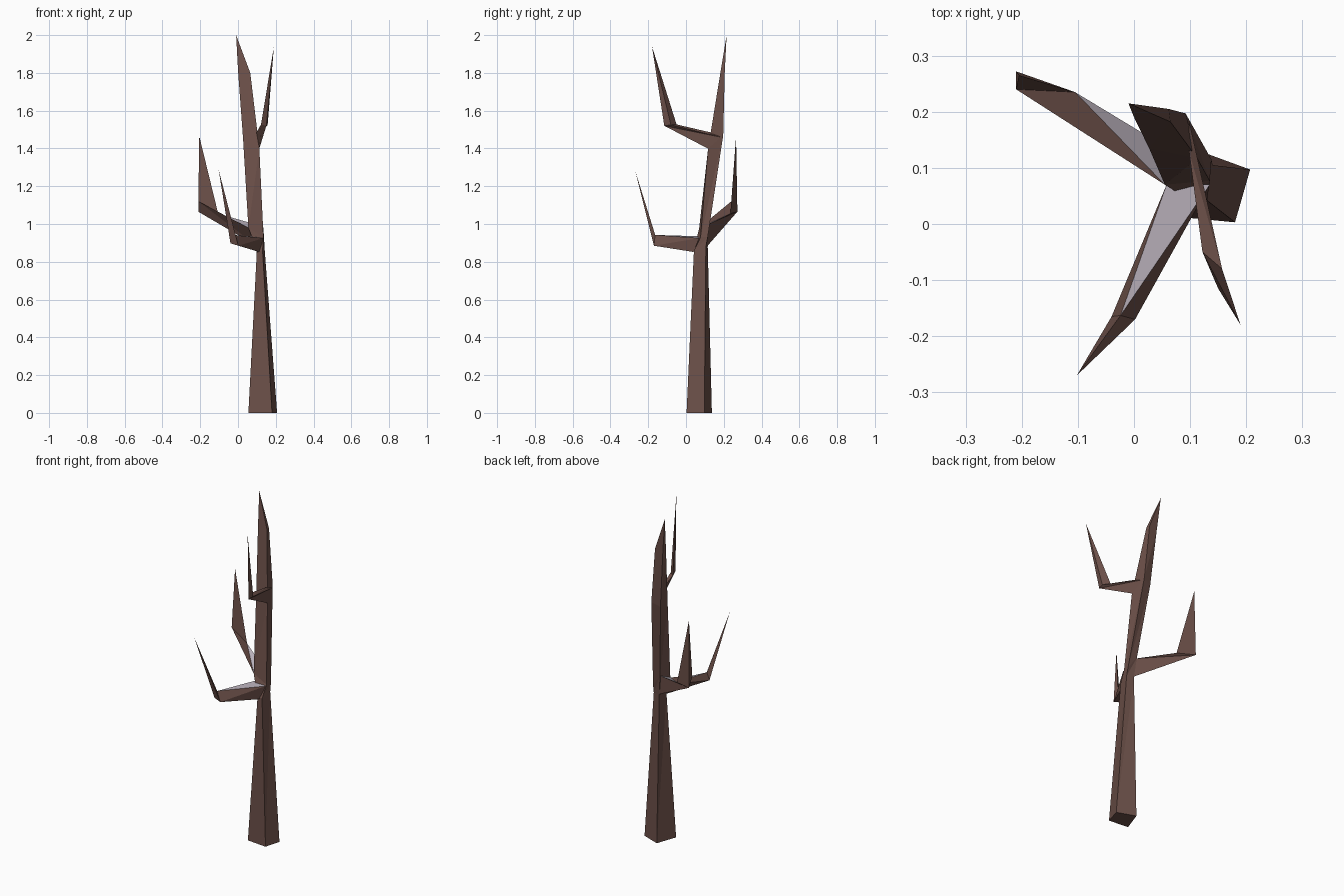
import bpy, bmesh
from mathutils import Vector

cube = bpy.data.objects.get("Cube")
if cube:
    bpy.data.objects.remove(cube, do_unlink=True)


def make_material(name, rgb):
    mat = bpy.data.materials.new(name)
    mat.use_nodes = True
    colour = (*rgb, 1.0)
    mat.diffuse_color = colour
    shader = mat.node_tree.nodes["Principled BSDF"]
    shader.inputs["Base Color"].default_value = colour
    shader.inputs["Roughness"].default_value = 0.9
    return mat


bark = make_material("brown_bark", (0.15, 0.08, 0.066))
snow = make_material("pale_snow", (0.50, 0.45, 0.51))


def make_limb(name, rings, tip, snowy=False):
    """Loft triangles through the rings and close them in a pointed tip."""
    bm = bmesh.new()
    loops = [[bm.verts.new(Vector(p)) for p in ring] for ring in rings]
    end = bm.verts.new(Vector(tip))
    count = len(loops[0])
    bm.faces.new(loops[0])
    for low, high in zip(loops, loops[1:]):
        for i in range(count):
            j = (i + 1) % count
            bm.faces.new((low[i], low[j], high[j]))
            bm.faces.new((low[i], high[j], high[i]))
    for i in range(count):
        bm.faces.new((loops[-1][i], loops[-1][(i + 1) % count], end))
    bmesh.ops.recalc_face_normals(bm, faces=bm.faces)
    bm.normal_update()
    # Snow lies only on the nearly level upper faces
    for face in bm.faces:
        face.material_index = int(snowy and face.normal.z > 0.89)
    mesh = bpy.data.meshes.new(name)
    bm.to_mesh(mesh)
    bm.free()
    mesh.materials.append(bark)
    mesh.materials.append(snow)
    obj = bpy.data.objects.new(name, mesh)
    bpy.context.scene.collection.objects.link(obj)
    return obj


# Four-sided trunk, waisted at the lower fork and bent toward its top
make_limb("trunk", [
    [(.055, .015, 0), (.18, .003, 0), (.207, .097, 0), (.098, .137, 0)],
    [(.1, .042, .86), (.13, .042, .86), (.14, .105, .88), (.097, .115, .88)],
    [(.055, .07, .98), (.135, .077, .93), (.138, .115, .93), (.085, .125, 1)],
    [(.027, .135, 1.45), (.113, .117, 1.4), (.092, .197, 1.47), (.04, .185, 1.45)],
    [(.001, .188, 1.8), (.065, .182, 1.8), (.062, .205, 1.8), (.01, .205, 1.8)],
], (-.01, .215, 2))

# Low branch reaching forward
make_limb("front_branch", [
    [(.058, .07, .935), (.135, .07, .925), (.112, .04, .852)],
    [(-.04, -.165, .898), (-.024, -.163, .942), (.002, -.17, .885)],
], (-.102, -.27, 1.285), snowy=True)

# Low branch reaching back and to the side
make_limb("back_branch", [
    [(.055, .07, .98), (.085, .12, 1), (.105, .11, .88)],
    [(-.21, .24, 1.12), (-.105, .235, 1.055), (-.21, .272, 1.065)],
], (-.205, .265, 1.465), snowy=True)

# Thin upper branch
make_limb("upper_branch", [
    [(.113, .115, 1.4), (.098, .13, 1.485), (.098, .185, 1.46)],
    [(.15, -.115, 1.52), (.122, -.05, 1.527), (.157, -.08, 1.525)],
], (.19, -.18, 1.94))
